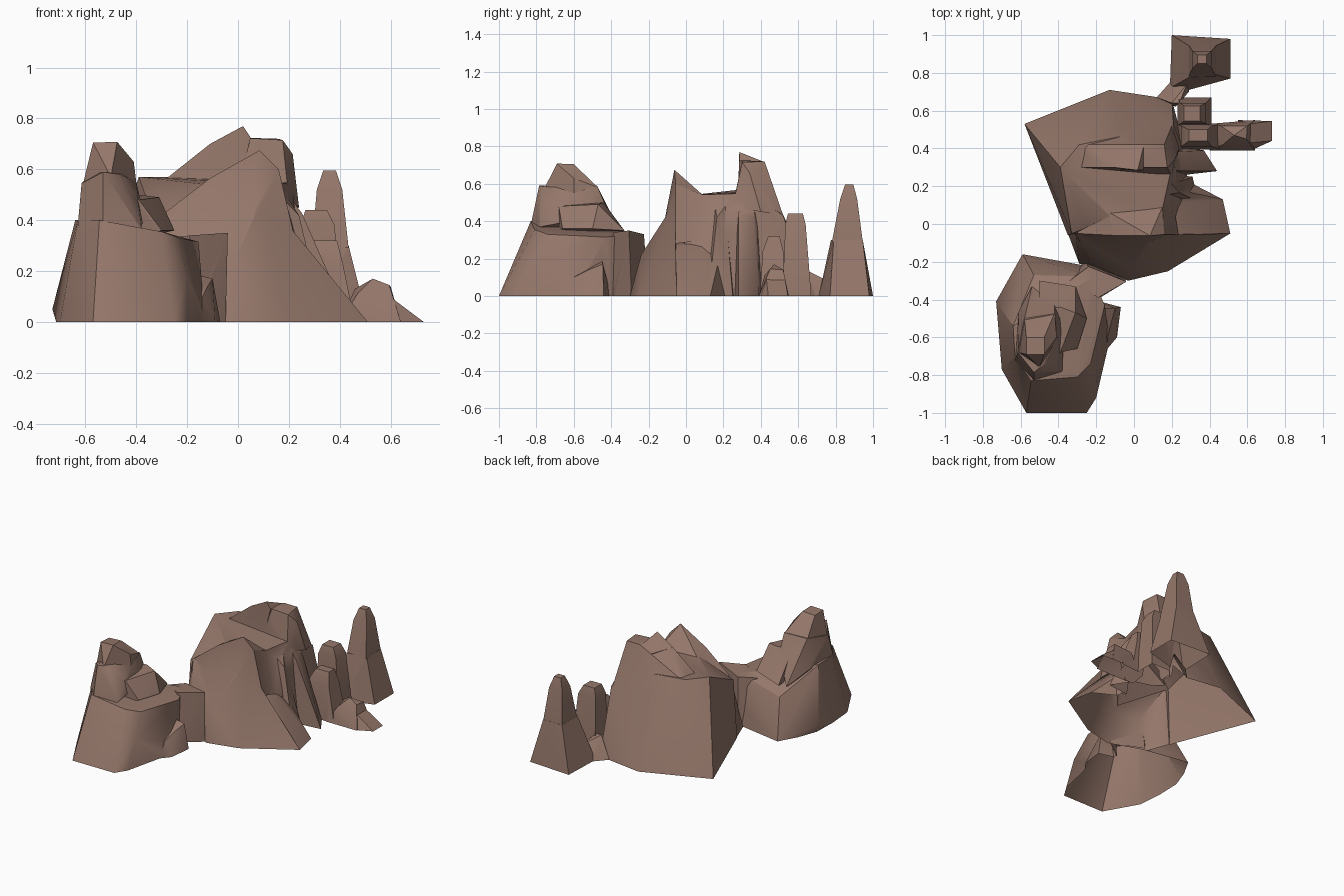
import bpy, bmesh, math

rock = bpy.data.materials.new("brown rock")
rock.diffuse_color = (0.30, 0.185, 0.145, 1)


def hull(points):
    """Faceted chunk around points; ground points run below z=0 for clean trimming."""
    bm = bmesh.new()
    for x, y, z in points:
        bm.verts.new((x, y, z))
        if z == 0:
            bm.verts.new((x, y, -0.05))
    bmesh.ops.convex_hull(bm, input=bm.verts)
    loose = [v for v in bm.verts if not v.link_faces]
    bmesh.ops.delete(bm, geom=loose, context='VERTS')
    bmesh.ops.recalc_face_normals(bm, faces=bm.faces)
    me = bpy.data.meshes.new("chunk")
    bm.to_mesh(me)
    bm.free()
    ob = bpy.data.objects.new("chunk", me)
    bpy.context.collection.objects.link(ob)
    return ob


def tower(levels):
    """Stack of boxes tapering between levels (x0, x1, y0, y1, z)."""
    rings = [[(a, c, z), (b, c, z), (b, d, z), (a, d, z)] for a, b, c, d, z in levels]
    return [lo + hi for lo, hi in zip(rings, rings[1:])]


def formation(name, chunks):
    """Union the chunks, trim at the ground and leave the underside open."""
    obs = [hull(c) for c in chunks]
    base = obs[0]
    for o in obs[1:]:
        m = base.modifiers.new("join", 'BOOLEAN')
        m.operation, m.solver, m.object = 'UNION', 'EXACT', o
    dg = bpy.context.evaluated_depsgraph_get()
    me = bpy.data.meshes.new_from_object(base.evaluated_get(dg))
    for o in obs:
        bpy.data.objects.remove(o)
    bm = bmesh.new()
    bm.from_mesh(me)
    bmesh.ops.bisect_plane(bm, geom=bm.verts[:] + bm.edges[:] + bm.faces[:],
                           plane_co=(0, 0, 0), plane_no=(0, 0, 1), clear_inner=True)
    bmesh.ops.remove_doubles(bm, verts=bm.verts, dist=0.0005)
    bm.to_mesh(me)
    bm.free()
    me.materials.clear()
    me.materials.append(rock)
    ob = bpy.data.objects.new(name, me)
    bpy.context.collection.objects.link(ob)
    bpy.ops.object.select_all(action='DESELECT')
    ob.select_set(True)
    bpy.context.view_layer.objects.active = ob
    bpy.ops.object.shade_smooth_by_angle(angle=math.radians(32))
    return ob


# Western butte: broad mound, rounded shoulder, tower, small side block, bridge
mound = [(-.69, -.43, 0), (-.59, -.16, 0), (-.26, -.22, 0), (-.57, -1, 0), (-.25, -1, 0),
         (-.20, -.92, 0), (-.13, -.62, 0), (-.18, -.40, 0), (-.70, -.77, 0),
         (-.73, -.41, .05), (-.20, -.84, .18), (-.545, -.83, .40), (-.30, -.81, .355),
         (-.23, -.74, .33), (-.155, -.43, .315), (-.63, -.70, .40), (-.64, -.54, .40),
         (-.53, -.27, .25), (-.22, -.28, .33)]
shoulder = [(-.39, -.44, .50), (-.31, -.47, .49), (-.31, -.33, .35), (-.25, -.50, .36),
            (-.30, -.66, .36), (-.39, -.68, .48), (-.50, -.30, .31), (-.50, -.70, .30),
            (-.50, -.45, .50), (-.50, -.66, .48)]
tower_low = [(-.63, -.72, .38), (-.53, -.83, .38), (-.38, -.78, .37), (-.37, -.52, .42),
             (-.42, -.42, .46), (-.61, -.46, .38), (-.54, -.33, .30), (-.615, -.68, .545),
             (-.53, -.785, .59), (-.47, -.74, .58), (-.40, -.60, .55), (-.42, -.475, .59),
             (-.58, -.50, .58)]
tower_top = [(-.61, -.68, .54), (-.50, -.76, .57), (-.40, -.60, .55), (-.42, -.47, .58),
             (-.58, -.50, .57), (-.41, -.60, .63), (-.57, -.69, .705), (-.475, -.69, .708),
             (-.475, -.60, .705), (-.57, -.60, .70)]
side_block = [(-.07, -.44, 0), (-.09, -.60, 0), (-.14, -.66, 0), (-.22, -.40, 0),
              (-.25, -.66, 0), (-.10, -.445, .17), (-.12, -.52, .14), (-.14, -.60, .10),
              (-.22, -.45, .20)]
bridge = [(-.26, -.20, 0), (-.05, -.29, 0), (-.18, -.39, 0), (-.34, -.30, 0),
          (-.24, -.225, .33), (-.04, -.305, .35), (-.19, -.39, .34), (-.34, -.30, .32)]
formation("western_butte", [mound, shoulder, tower_low, tower_top, side_block, bridge])

# Main crag: body, front apron, front peak, summit, right foot, fins
body = [(-.58, .53, 0), (-.13, .71, 0), (.20, .66, 0), (.28, .35, 0), (.28, -.05, 0),
        (-.35, -.06, 0), (-.39, .30, .57), (-.33, -.05, .40), (-.12, .03, .54),
        (.14, .03, .54), (.15, .24, .55), (.21, .35, .55), (.21, .52, .43),
        (-.29, .42, .57), (-.09, .46, .57)]
apron = [(-.29, -.21, 0), (-.03, -.30, 0), (.18, -.25, 0), (.51, -.05, 0), (-.35, -.05, 0),
         (-.22, -.21, .20), (-.02, -.24, .22), (.04, -.12, .36), (-.16, -.11, .36),
         (.23, -.055, .28), (-.31, -.05, .41), (.10, -.06, .50)]
front_peak = [(.085, -.062, .675), (.16, -.055, .60), (.15, .09, .54), (-.13, .06, .54),
              (-.11, -.06, .565), (-.30, -.05, .42), (.235, -.055, .28), (.21, .10, .30),
              (-.25, .05, .40), (-.14, -.115, .35), (.04, -.125, .35)]
summit = [(-.28, .42, .55), (-.28, .30, .565), (-.11, .30, .70), (0, .30, .725),
          (.06, .42, .72), (.16, .42, .72), (.176, .30, .715), (.215, .34, .66),
          (.24, .40, .45), (.20, .52, .43), (-.09, .50, .48), (.20, .25, .48)]
summit_tip = [(-.11, .30, .70), (.02, .285, .77), (.05, .285, .725), (.05, .41, .72),
              (-.03, .42, .68), (.02, .28, .60), (-.10, .29, .60)]
foot = [(.51, -.05, 0), (.47, .13, 0), (.20, .27, 0), (.10, -.05, 0),
        (.24, -.055, .27), (.24, .08, .26), (.15, .20, .30), (.10, -.05, .30)]
fin_front = [(.12, .10, 0), (.34, .12, 0), (.31, .25, 0), (.15, .27, 0),
             (.14, .15, .52), (.20, .21, .48), (.24, .165, .42), (.12, .22, .50)]
fin_back = [(.44, .28, 0), (.37, .39, 0), (.18, .25, 0), (.18, .42, 0),
            (.18, .29, .52), (.25, .28, .43), (.25, .36, .42), (.18, .38, .50)]
crag = [body, apron, front_peak, summit, summit_tip, foot, fin_front, fin_back]

# Eastern pillars and stepped tail of boulders
square_pillar = tower([(.23, .41, .52, .67, 0), (.245, .38, .53, .64, .38),
                       (.265, .35, .545, .625, .44)])
low_pillar = tower([(.22, .46, .395, .53, 0), (.25, .41, .41, .52, .24),
                    (.29, .39, .44, .50, .32)])
tail = [[(.40, .39, 0), (.64, .39, 0), (.64, .55, 0), (.40, .53, 0), (.47, .42, .11),
         (.46, .52, .13), (.53, .47, .17), (.595, .45, .145), (.60, .52, .14)],
        [(.55, .39, 0), (.62, .39, 0), (.73, .44, 0), (.73, .545, 0), (.55, .55, 0),
         (.61, .43, .09), (.61, .53, .09), (.67, .47, .04), (.67, .53, .045)]]

# Rear spire with a low saddle back to the crag
spire_foot = [(.20, 1, 0), (.51, .98, 0), (.51, .77, 0), (.29, .71, 0), (.19, .72, 0),
              (.29, .775, .30), (.435, .79, .30), (.435, .945, .30), (.29, .945, .30)]
saddle = [(.12, .67, 0), (.22, .62, 0), (.29, .70, 0), (.20, .76, 0), (.29, .78, 0),
          (.20, .64, .14), (.24, .64, .14), (.24, .71, .09), (.28, .74, .09)]
spire = tower([(.29, .435, .78, .945, .29), (.31, .41, .825, .915, .52),
               (.335, .385, .85, .895, .595)])
formation("main_crag_with_pillars", crag + square_pillar + low_pillar + tail
          + [spire_foot, saddle] + spire)
